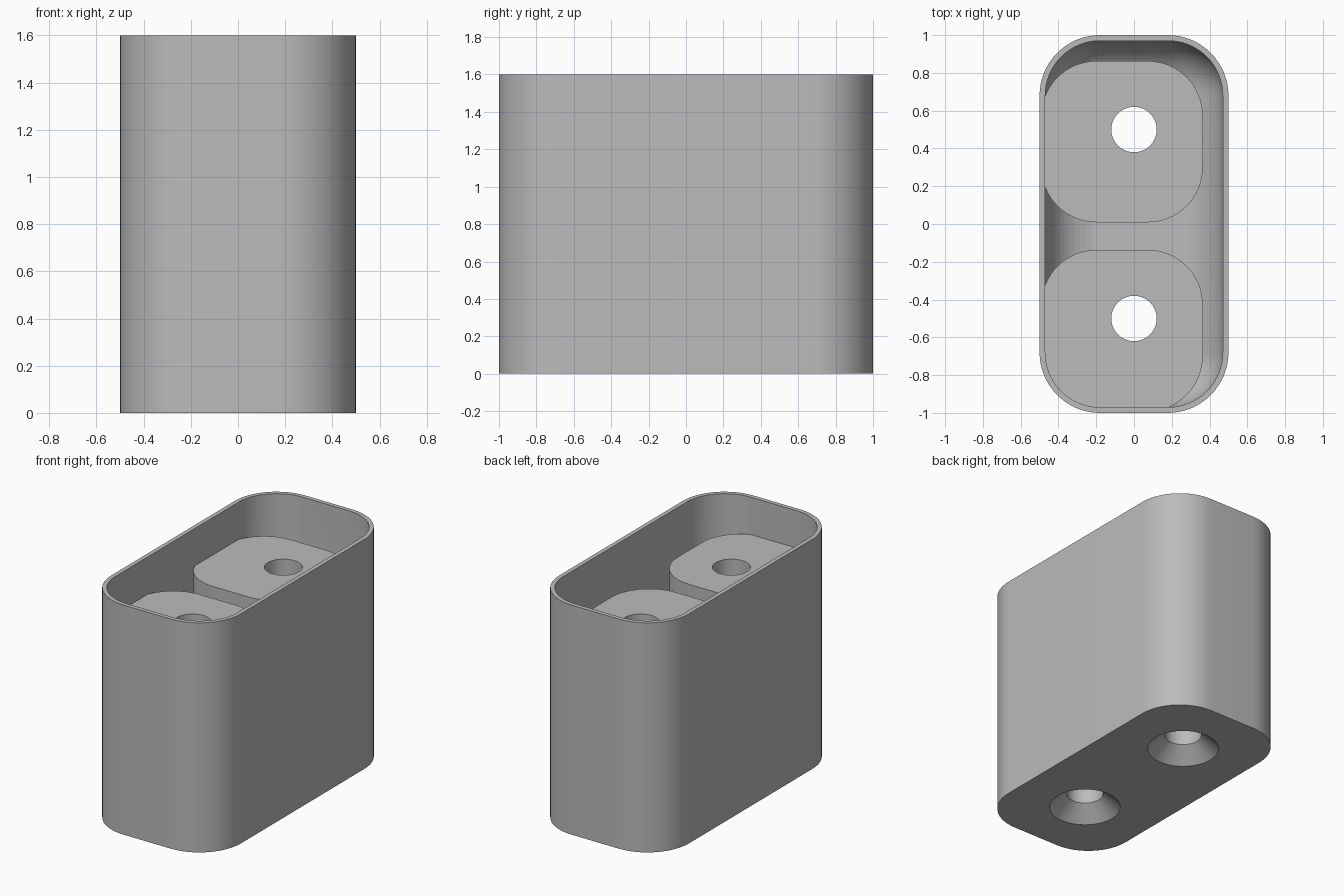
import bpy, bmesh, math

old = bpy.data.objects.get("Cube")
if old:
    bpy.data.objects.remove(old, do_unlink=True)

grey = bpy.data.materials.new("plain grey")
grey.use_nodes = True
colour = (0.5, 0.5, 0.5, 1)
grey.diffuse_color = colour
grey.node_tree.nodes["Principled BSDF"].inputs["Base Color"].default_value = colour


def rounded_ring(hx, hy, r, z, cx=0, cy=0, steps=16):
    """Rounded rectangle outline, anticlockwise."""
    pts = []
    for q, (sx, sy) in enumerate([(1, 1), (-1, 1), (-1, -1), (1, -1)]):
        for i in range(steps + 1):
            a = math.pi / 2 * (q + i / steps)
            pts.append((cx + sx * (hx - r) + r * math.cos(a),
                        cy + sy * (hy - r) + r * math.sin(a), z))
    return pts


def circle_ring(r, z, cy, n=64):
    return [(r * math.cos(2 * math.pi * i / n),
             cy + r * math.sin(2 * math.pi * i / n), z) for i in range(n)]


def loft(name, rings):
    """Closed solid through a stack of outlines, capped at both ends."""
    bm = bmesh.new()
    loops = [[bm.verts.new(p) for p in ring] for ring in rings]
    n = len(loops[0])
    for a, b in zip(loops, loops[1:]):
        for i in range(n):
            j = (i + 1) % n
            bm.faces.new((a[i], a[j], b[j], b[i]))
    bm.faces.new(loops[0][::-1])
    bm.faces.new(loops[-1])
    bmesh.ops.recalc_face_normals(bm, faces=bm.faces)
    mesh = bpy.data.meshes.new(name)
    bm.to_mesh(mesh)
    bm.free()
    mesh.materials.append(grey)
    ob = bpy.data.objects.new(name, mesh)
    bpy.context.collection.objects.link(ob)
    return ob


# Outer wall, rim and cavity with a rounded bottom edge
HX, HY, R, H, WALL = 0.5, 1.0, 0.32, 1.6, 0.03
rings = [rounded_ring(HX, HY, R, 0), rounded_ring(HX, HY, R, H)]
ix, iy, ir = HX - WALL, HY - WALL, R - WALL
rings.append(rounded_ring(ix, iy, ir, H))
for i in range(13):
    a = math.radians(82) * i / 12
    d = ir * (1 - math.cos(a))
    z = WALL + ir * (1 - math.sin(a))
    rings.append(rounded_ring(ix - d, iy - d, ir - d, z))
shell = loft("holder_body", rings)

# Two posts, set off centre, and the countersunk screw holes through them
helpers = []
for side, y in (("back", 0.5), ("front", -0.5)):
    post = loft(side + "_post", [
        rounded_ring(0.427, 0.427, 0.291, z, -0.063, y - 0.064)
        for z in (0.015, 1.34)])
    drill = loft(side + "_screw_hole", [
        circle_ring(r, z, y)
        for r, z in ((0.243, -0.01), (0.12, 0.1), (0.12, 1.7))])
    helpers += [(post, 'UNION'), (drill, 'DIFFERENCE')]

for ob, op in helpers:
    mod = shell.modifiers.new(ob.name, 'BOOLEAN')
    mod.object, mod.operation, mod.solver = ob, op, 'EXACT'
    ob.hide_render = True

# Bake the cuts, then drop the helpers
bpy.context.view_layer.update()
graph = bpy.context.evaluated_depsgraph_get()
baked = bpy.data.meshes.new_from_object(shell.evaluated_get(graph))
shell.modifiers.clear()
shell.data = baked
for ob, op in helpers:
    bpy.data.objects.remove(ob, do_unlink=True)

bpy.ops.object.select_all(action='DESELECT')
shell.select_set(True)
bpy.context.view_layer.objects.active = shell
bpy.ops.object.shade_smooth_by_angle(angle=math.radians(30))
